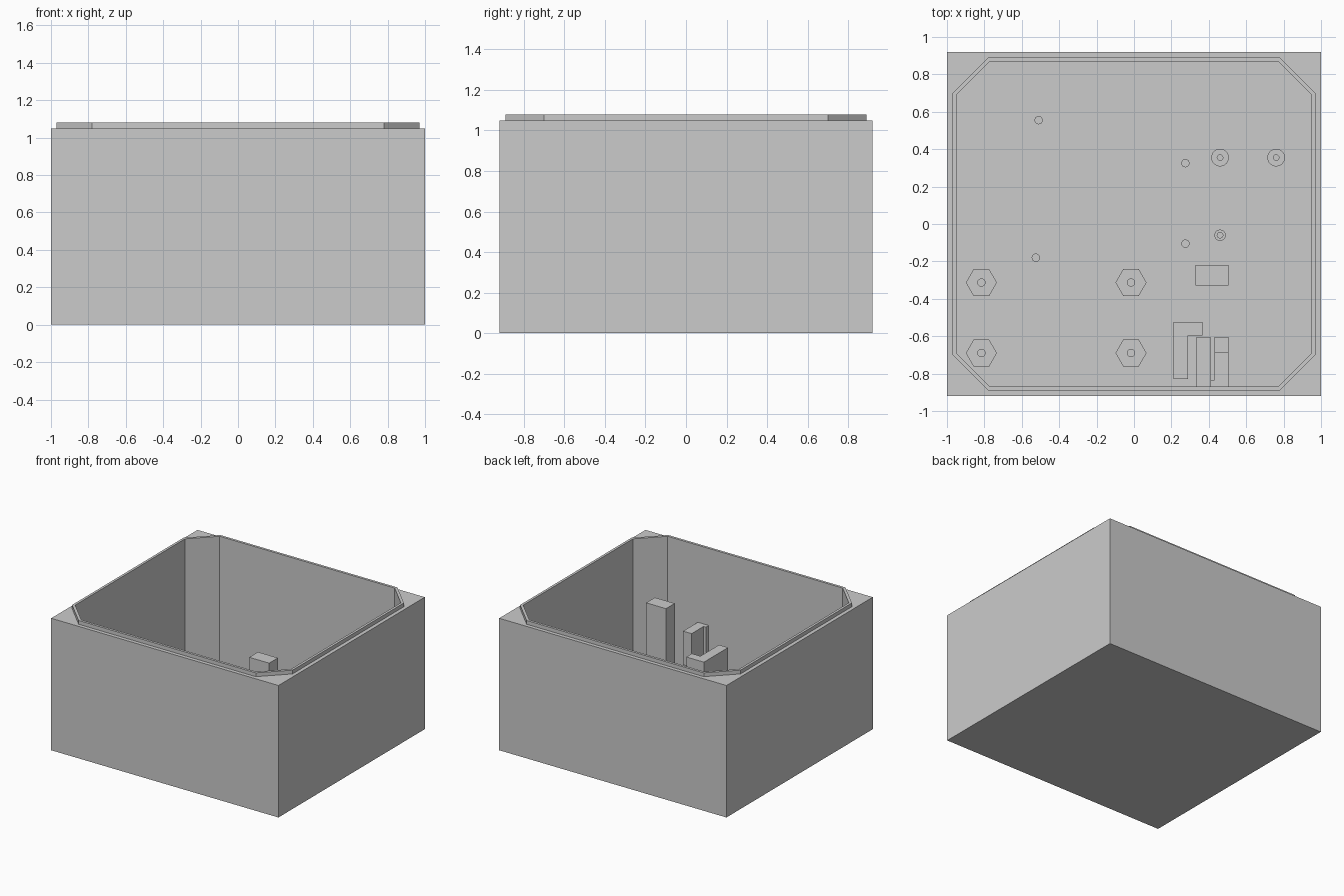
import bpy
import bmesh
from math import cos, sin, tau

cube = bpy.data.objects.get("Cube")
if cube:
    bpy.data.objects.remove(cube, do_unlink=True)

grey = bpy.data.materials.new("light grey plastic")
grey.use_nodes = True
colour = (0.6, 0.6, 0.6, 1)
grey.diffuse_color = colour
grey.node_tree.nodes["Principled BSDF"].inputs["Base Color"].default_value = colour

FLOOR = 0.05
RIM = 1.05
LIP_TOP = 1.08


def loft(name, sections, smooth=False):
    """Join stacked (outline, height) sections of equal point count; cap both ends."""
    bm = bmesh.new()
    rings = [[bm.verts.new((x, y, z)) for x, y in outline] for outline, z in sections]
    for low, high in zip(rings, rings[1:]):
        for i in range(len(low)):
            j = (i + 1) % len(low)
            bm.faces.new((low[i], low[j], high[j], high[i]))
    bm.faces.new(rings[0][::-1])
    bm.faces.new(rings[-1])
    bmesh.ops.remove_doubles(bm, verts=bm.verts[:], dist=0.0001)
    bmesh.ops.recalc_face_normals(bm, faces=bm.faces[:])
    mesh = bpy.data.meshes.new(name)
    bm.to_mesh(mesh)
    bm.free()
    mesh.materials.append(grey)
    ob = bpy.data.objects.new(name, mesh)
    bpy.context.collection.objects.link(ob)
    if smooth:
        bpy.ops.object.select_all(action='DESELECT')
        ob.select_set(True)
        bpy.context.view_layer.objects.active = ob
        bpy.ops.object.shade_smooth_by_angle()
    return ob


def cut_corner(hx, hy, c):
    """Rectangle outline with corners cut by c (zero leaves them square)."""
    return [(hx, c - hy), (hx, hy - c), (hx - c, hy), (c - hx, hy),
            (-hx, hy - c), (-hx, c - hy), (c - hx, -hy), (hx - c, -hy)]


def polygon(x, y, r, sides):
    return [(x + r * cos(tau * i / sides), y + r * sin(tau * i / sides))
            for i in range(sides)]


def rect(x0, x1, y0, y1):
    return [(x0, y0), (x1, y0), (x1, y1), (x0, y1)]


def block(name, outline, top):
    return loft(name, [(outline, FLOOR), (outline, top)])


def boss(name, x, y, r, hole, top):
    """Round post with a blind hole down the middle."""
    outer, inner = polygon(x, y, r, 32), polygon(x, y, hole, 32)
    loft(name, [(outer, FLOOR), (outer, top), (inner, top), (inner, FLOOR + 0.01)], True)


# Hollow case with a raised lip around the opening
square = cut_corner(1, 0.92, 0)
lip_outer = cut_corner(0.97, 0.89, 0.19)
lip_inner = cut_corner(0.95, 0.87, 0.18)
loft("case", [(square, 0), (square, RIM), (lip_outer, RIM), (lip_outer, LIP_TOP),
              (lip_inner, LIP_TOP), (lip_inner, FLOOR)])

# Hexagonal standoffs with a screw hole
for x in (-0.816, -0.016):
    for y in (-0.313, -0.69):
        hexagon = polygon(x, y, 0.083, 6)
        block("hex_standoff", hexagon, 0.14)
        pin = polygon(x, y, 0.022, 24)
        loft("standoff_pin", [(pin, 0.13), (pin, 0.18)], True)

# Plain locating pins
for x, y in ((-0.51, 0.555), (-0.525, -0.18), (0.275, 0.325), (0.275, -0.105)):
    pin = polygon(x, y, 0.022, 24)
    loft("locating_pin", [(pin, FLOOR), (pin, 0.15)], True)

# Round screw bosses
boss("wide_boss_right", 0.46, 0.355, 0.047, 0.015, 0.15)
boss("wide_boss_left", 0.76, 0.355, 0.047, 0.015, 0.15)
boss("narrow_boss", 0.46, -0.06, 0.03, 0.015, 0.15)

# Tall support block
block("tall_block", rect(0.33, 0.505, -0.33, -0.22), 0.87)

# L-shaped bracket
block("corner_bracket", [(0.21, -0.83), (0.29, -0.83), (0.29, -0.595),
                         (0.365, -0.595), (0.365, -0.525), (0.21, -0.525)], 0.36)

# Stepped holder against the front wall
block("holder_post", rect(0.43, 0.505, -0.87, -0.685), 0.467)
block("holder_step", rect(0.43, 0.505, -0.685, -0.605), 0.2)
block("holder_bridge", rect(0.41, 0.43, -0.87, -0.835), 0.467)
block("holder_rail", rect(0.335, 0.41, -0.87, -0.605), 0.25)
